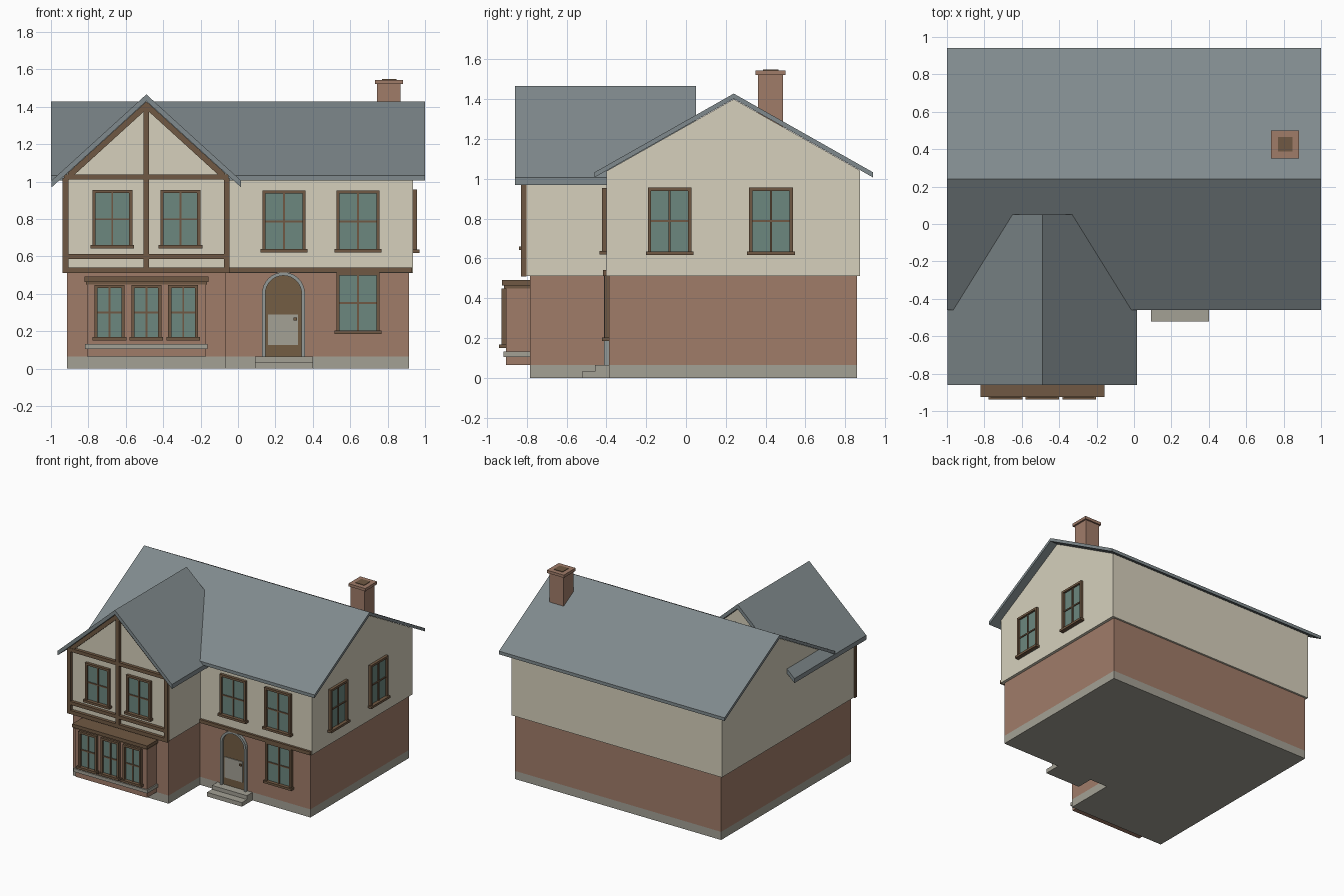
import bpy, bmesh, math
from mathutils import Vector

cube = bpy.data.objects.get("Cube")
if cube:
    bpy.data.objects.remove(cube, do_unlink=True)


def material(name, hexcode):
    srgb = [int(hexcode[i:i + 2], 16) / 255 for i in (0, 2, 4)]
    col = [((c + 0.055) / 1.055) ** 2.4 for c in srgb] + [1]
    m = bpy.data.materials.new(name)
    m.use_nodes = True
    m.diffuse_color = col
    bsdf = m.node_tree.nodes["Principled BSDF"]
    bsdf.inputs["Base Color"].default_value = col
    bsdf.inputs["Roughness"].default_value = 0.9
    return m


BRICK = material("brick", "A07C69")
CREAM = material("cream_render", "D6D0BC")
SLATE = material("roof_slate", "808A8D")
TIMBER = material("timber", "705943")
STONE = material("stone", "A4A195")
GLASS = material("glass", "6C877F")
ARCH = material("arch_grey", "949A97")
DOOR = material("door_brown", "735D43")


def finish(name, bm, *mats):
    bmesh.ops.recalc_face_normals(bm, faces=bm.faces)
    me = bpy.data.meshes.new(name)
    bm.to_mesh(me)
    bm.free()
    for m in mats:
        me.materials.append(m)
    ob = bpy.data.objects.new(name, me)
    bpy.context.scene.collection.objects.link(ob)
    return ob


def add_box(bm, x, y, z, index=0):
    vs = [bm.verts.new((a, b, c)) for a in x for b in y for c in z]
    for f in ((0, 1, 3, 2), (4, 6, 7, 5), (0, 4, 5, 1), (2, 3, 7, 6), (0, 2, 6, 4), (1, 5, 7, 3)):
        bm.faces.new([vs[i] for i in f]).material_index = index


def box(name, x, y, z, mat):
    bm = bmesh.new()
    add_box(bm, x, y, z)
    return finish(name, bm, mat)


def prism(name, pts, axis, span, mat):
    """Extrude a (horizontal, z) profile along the x or y axis."""
    bm = bmesh.new()
    place = (lambda h, z, d: (d, h, z)) if axis == "x" else (lambda h, z, d: (h, d, z))
    face = bm.faces.new([bm.verts.new(place(h, z, span[0])) for h, z in pts])
    new = bmesh.ops.extrude_face_region(bm, geom=[face])["geom"]
    move = Vector(place(0, 0, span[1] - span[0]))
    bmesh.ops.translate(bm, vec=move, verts=[v for v in new if isinstance(v, bmesh.types.BMVert)])
    return finish(name, bm, mat)


def chevron(mid, half, peak, slope, thick):
    low = peak - slope * half
    return [(mid - half, low), (mid, peak), (mid + half, low),
            (mid + half, low - thick), (mid, peak - thick), (mid - half, low - thick)]


def gable(left, right, base, mid, peak, slope):
    return [(left, base), (left, peak - slope * (mid - left)), (mid, peak),
            (right, peak - slope * (right - mid)), (right, base)]


def window(name, u, z, wall, side=False):
    """Framed four-pane window with a sill, on a front (-y) or side (+x) wall."""
    bm = bmesh.new()

    def part(us, zs, depth, index=0):
        if side:
            add_box(bm, (wall - 0.005, wall + depth), us, zs, index)
        else:
            add_box(bm, us, (wall - depth, wall + 0.005), zs, index)

    (a, b), (c, d) = u, z
    w, m = 0.017, 0.005
    mu, mz = (a + b) / 2, (c + d) / 2
    part((a + w, b - w), (c, d - w), 0.006, 1)
    part((a, a + w), (c, d), 0.022)
    part((b - w, b), (c, d), 0.022)
    part((a + w, b - w), (d - w, d), 0.022)
    part((mu - m, mu + m), (c, d - w), 0.014)
    part((a + w, b - w), (mz - m, mz + m), 0.013)
    part((a - 0.01, b + 0.01), (c, c + 0.018), 0.034)
    return finish(name, bm, TIMBER, GLASS)


# Ground floor and plinth
MAIN_X, WING_X = (-0.914, 0.914), (-0.914, -0.065)
MAIN_Y, WING_Y = (-0.388, 0.86), (-0.784, -0.388)
for name, z, mat in (("plinth", (0, 0.065), STONE), ("brick_wall", (0.065, 0.515), BRICK)):
    box("main_" + name, MAIN_X, MAIN_Y, z, mat)
    box("wing_" + name, WING_X, WING_Y, z, mat)

# Rendered upper storeys with gables
MAIN_SLOPE, WING_SLOPE, WING_MID = 0.565, 0.91, -0.49
prism("main_upper_wall", gable(-0.4, 0.875, 0.511, 0.24, 1.4, MAIN_SLOPE), "x", (-0.93, 0.936), CREAM)
prism("wing_upper_wall", gable(-0.929, -0.051, 0.512, WING_MID, 1.428, WING_SLOPE), "y", (-0.804, -0.005), CREAM)

# Roofs
prism("main_roof", chevron(0.24, 0.7, 1.428, MAIN_SLOPE, 0.026), "x", (-1, 1), SLATE)
prism("wing_roof", chevron(WING_MID, 0.506, 1.466, WING_SLOPE, 0.036), "y", (-0.86, 0.05), SLATE)

# Chimney
box("chimney_stack", (0.743, 0.87), (0.362, 0.488), (1.2, 1.525), BRICK)
box("chimney_cap", (0.733, 0.883), (0.35, 0.5), (1.522, 1.544), BRICK)
box("chimney_flue", (0.769, 0.847), (0.388, 0.464), (1.54, 1.548), TIMBER)

# Half timbering on the wing gable
BEAM_Y = (-0.829, -0.8)
for name, x, z in (("left_post", (-0.937, -0.905), (0.513, 1.02)),
                   ("right_post", (-0.075, -0.046), (0.513, 1.02)),
                   ("centre_post", (-0.505, -0.475), (0.54, 1.405)),
                   ("bottom_beam", (-0.937, -0.046), (0.51, 0.54)),
                   ("middle_beam", (-0.905, -0.075), (0.585, 0.612)),
                   ("tie_beam", (-0.93, -0.05), (1.01, 1.038))):
    box("wing_" + name, x, BEAM_Y, z, TIMBER)
prism("wing_rafters", chevron(WING_MID, 0.42, 1.428, WING_SLOPE, 0.042), "y", (-0.826, -0.8), TIMBER)
box("belt_beam", (-0.05, 0.93), (-0.418, -0.38), (0.513, 0.541), TIMBER)

# Bay under the wing
box("bay_wall", (-0.808, -0.172), (-0.905, -0.78), (0.065, 0.455), BRICK)
box("bay_sill", (-0.818, -0.162), (-0.916, -0.78), (0.106, 0.132), STONE)
box("bay_moulding", (-0.812, -0.167), (-0.913, -0.78), (0.45, 0.466), TIMBER)
box("bay_roof", (-0.822, -0.158), (-0.925, -0.78), (0.464, 0.491), TIMBER)
for i in range(3):
    c = WING_MID + (i - 1) * 0.197
    window(f"bay_window_{i + 1}", (c - 0.08, c + 0.08), (0.15, 0.448), -0.905)

# Other windows
for i, c in enumerate((-0.672, -0.308)):
    window(f"wing_window_{i + 1}", (c - 0.107, c + 0.107), (0.642, 0.955), -0.804)
for i, c in enumerate((0.246, 0.642)):
    window(f"upper_window_{i + 1}", (c - 0.115, c + 0.115), (0.62, 0.953), -0.4)
window("ground_window", (0.527, 0.757), (0.185, 0.515), -0.388)
for i, c in enumerate((-0.082, 0.427)):
    window(f"side_window_{i + 1}", (c - 0.11, c + 0.11), (0.618, 0.957), 0.936, side=True)


# Arched doorway
def arch(radius, mid=0.243, base=0.065, spring=0.4, steps=16):
    curve = [(mid + radius * math.cos(math.pi * i / steps),
              spring + radius * math.sin(math.pi * i / steps)) for i in range(steps + 1)]
    return [(mid + radius, base)] + curve + [(mid - radius, base)]


prism("door_surround", arch(0.115) + arch(0.097)[::-1], "y", (-0.412, -0.38), ARCH)
prism("door", arch(0.098), "y", (-0.394, -0.38), DOOR)
box("door_panel", (0.16, 0.322), (-0.4, -0.39), (0.125, 0.29), STONE)
box("door_handle", (0.298, 0.316), (-0.412, -0.395), (0.257, 0.272), DOOR)

# Entrance steps
box("upper_step", (0.09, 0.4), (-0.458, -0.38), (0, 0.064), STONE)
box("lower_step", (0.09, 0.4), (-0.522, -0.45), (0, 0.033), STONE)
